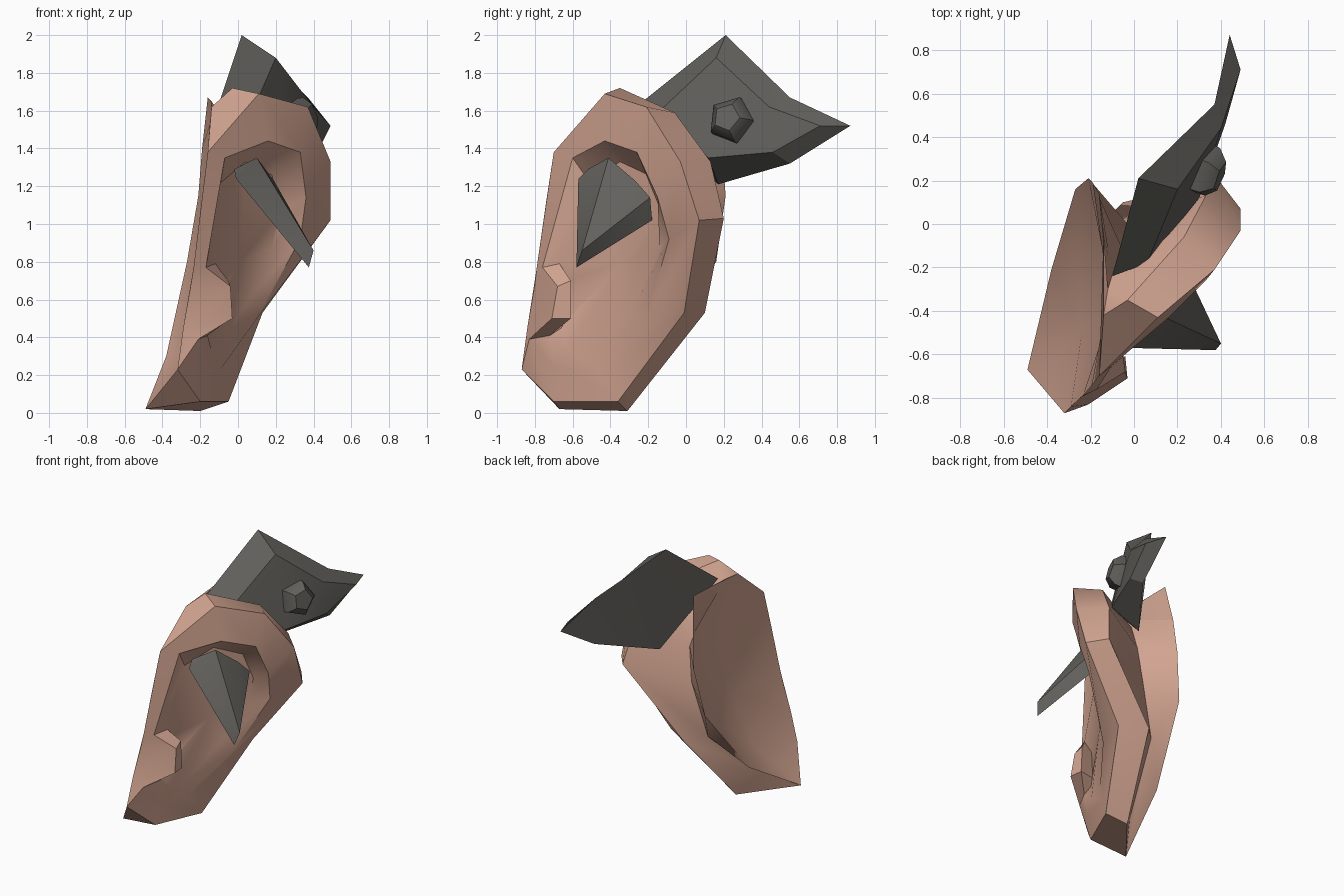
import bpy, bmesh, math
from mathutils import Vector

if "Cube" in bpy.data.objects:
    bpy.data.objects.remove(bpy.data.objects["Cube"])


def material(name, rgb):
    m = bpy.data.materials.new(name)
    m.diffuse_color = (*rgb, 1)
    m.use_nodes = True
    m.node_tree.nodes["Principled BSDF"].inputs["Base Color"].default_value = m.diffuse_color
    return m


SKIN = material("skin", (0.64, 0.37, 0.28))
METAL = material("dark_metal", (0.125, 0.12, 0.108))


def finish(name, bm, mat, angle):
    bmesh.ops.remove_doubles(bm, verts=bm.verts, dist=0.002)
    bmesh.ops.recalc_face_normals(bm, faces=bm.faces)
    me = bpy.data.meshes.new(name)
    bm.to_mesh(me)
    bm.free()
    me.materials.append(mat)
    ob = bpy.data.objects.new(name, me)
    bpy.context.collection.objects.link(ob)
    bpy.ops.object.select_all(action='DESELECT')
    ob.select_set(True)
    bpy.context.view_layer.objects.active = ob
    bpy.ops.object.shade_smooth_by_angle(angle=math.radians(angle))
    return ob


def face(bm, *pts):
    # Shared corners collapse a quad to a triangle, or to nothing
    unique = list(dict.fromkeys(pts))
    if len(unique) > 2:
        bm.faces.new([bm.verts.new(p) for p in unique])


def strip(bm, a, b, closed=False):
    n = len(a)
    for i in range(n if closed else n - 1):
        j = (i + 1) % n
        face(bm, a[i], a[j], b[j], b[i])


# Ear: outer rim, inner rim and bowl rings, running from the front edge over the top
rim = [(-.16, -.70, 1.38), (.11, -.43, 1.69), (.37, -.21, 1.62), (.49, -.03, 1.33),
       (.49, .07, 1.02), (.13, -.01, .53), (-.05, -.36, .06), (-.20, -.70, .06),
       (-.32, -.87, .23), (-.29, -.84, .45), (-.25, -.80, .68), (-.235, -.79, .77)]
inner = [(-.07, -.60, 1.35), (.16, -.43, 1.44), (.33, -.26, 1.38), (.36, -.15, 1.14),
         (.33, -.09, .92), (.10, -.21, .50), (-.10, -.45, .22), (-.17, -.70, .25),
         (-.21, -.83, .39), (-.03, -.71, .50), (-.04, -.68, .67), (-.17, -.76, .77)]
bowl = [(-.09, -.51, 1.22), (.04, -.35, 1.33), (.18, -.20, 1.26), (.22, -.13, 1.06),
        (.18, -.14, .87), (.02, -.28, .55), (-.10, -.48, .34), (-.14, -.62, .33),
        (-.16, -.72, .41), (-.04, -.61, .50), (-.05, -.61, .70), (-.12, -.67, .79)]

# Back of the ear: back rim, valley, attachment flap edge, flap hollow, front edge
back = [(-.03, -.35, 1.72), (.23, -.06, 1.59), (.33, .13, 1.33),
        (.39, .20, 1.03), (-.05, .10, .53), (-.20, -.31, .01)]
valley = [(-.12, -.30, 1.62), (-.06, -.10, 1.42), (-.03, .00, 1.20),
          (-.06, .02, .95), (-.17, -.02, .55), (-.34, -.45, .17)]
flap = [(-.16, .14, 1.67), (-.19, .19, 1.40), (-.21, .21, 1.15),
        (-.27, .16, .80), (-.38, -.21, .30), (-.49, -.67, .02)]
hollow = [(-.14, -.05, 1.65), (-.10, -.23, 1.43), (-.095, -.37, 1.06),
          (-.10, -.37, .75), (-.24, -.50, .30), (-.38, -.60, .14)]
front = [(-.14, -.42, 1.62), rim[0], (-.195, -.743, 1.10), rim[11], rim[9], rim[8]]

bm = bmesh.new()
strip(bm, rim, inner, True)
strip(bm, inner, bowl, True)
# Bowl floor, with the wall behind the small front fold tucked under it
floor = list(bowl)
floor[8:11] = [(-.17, -.66, .45), (-.16, -.63, .50), (-.15, -.63, .70)]
strip(bm, bowl, floor, True)
middle = (.01, -.34, .80)
for i in range(12):
    face(bm, floor[i], floor[(i + 1) % 12], middle)
strip(bm, rim[1:7], back)
strip(bm, back, valley)
strip(bm, valley, flap)
strip(bm, flap, hollow)
strip(bm, hollow, front)
# Closing faces at the top and under the lobe
face(bm, rim[0], rim[1], front[0])
face(bm, rim[1], back[0], front[0])
face(bm, front[0], back[0], valley[0])
face(bm, front[0], valley[0], flap[0], hollow[0])
face(bm, rim[6], rim[7], flap[5], back[5])
face(bm, rim[7], rim[8], flap[5])
face(bm, rim[8], hollow[5], flap[5])
face(bm, back[5], valley[5], flap[5])
finish("ear", bm, SKIN, 38)

# Spike coming forward out of the bowl
bm = bmesh.new()
for p in [(-.01, -.57, 1.24), (-.02, -.52, 1.29), (.10, -.41, 1.35), (.19, -.27, 1.23),
          (.23, -.19, 1.14), (.20, -.18, 1.02), (.375, -.58, .77), (.40, -.55, .86)]:
    bm.verts.new(p)
bmesh.ops.convex_hull(bm, input=list(bm.verts))
finish("front_spike", bm, METAL, 30)

# Arrow-shaped blade behind the ear: flat back, bevelled front
blade_back = [(.02, .21, 2.0), (.37, .55, 1.67), (.44, .87, 1.52),
              (.38, .55, 1.32), (.10, .17, 1.21), (-.10, -.24, 1.64)]
blade_front = [(.20, .16, 1.88), (.40, .44, 1.62), (.49, .71, 1.52),
               (.42, .46, 1.38), (.30, .12, 1.35), (.06, -.18, 1.56)]
bm = bmesh.new()
strip(bm, blade_back, blade_front, True)
for ring in (blade_back, blade_front):
    face(bm, ring[0], ring[1], ring[4], ring[5])
    face(bm, ring[1], ring[2], ring[3], ring[4])
finish("back_blade", bm, METAL, 15)

# Five-sided stud on the blade
n = Vector((.92, -.35, .2)).normalized()
side = Vector((0, 0, 1)).cross(n).normalized()
up = n.cross(side)
centre = Vector((.305, .25, 1.545))


def pentagon(radius, height):
    ring = []
    for k in range(5):
        a = math.radians(70 + 72 * k)
        p = centre + n * height + (side * math.cos(a) + up * math.sin(a)) * radius
        ring.append(tuple(p))
    return ring


rings = [pentagon(.13, -.02), pentagon(.125, .05), pentagon(.075, .10)]
bm = bmesh.new()
for a, b in zip(rings, rings[1:]):
    strip(bm, a, b, True)
face(bm, *rings[0])
face(bm, *rings[-1])
finish("stud", bm, METAL, 40)
